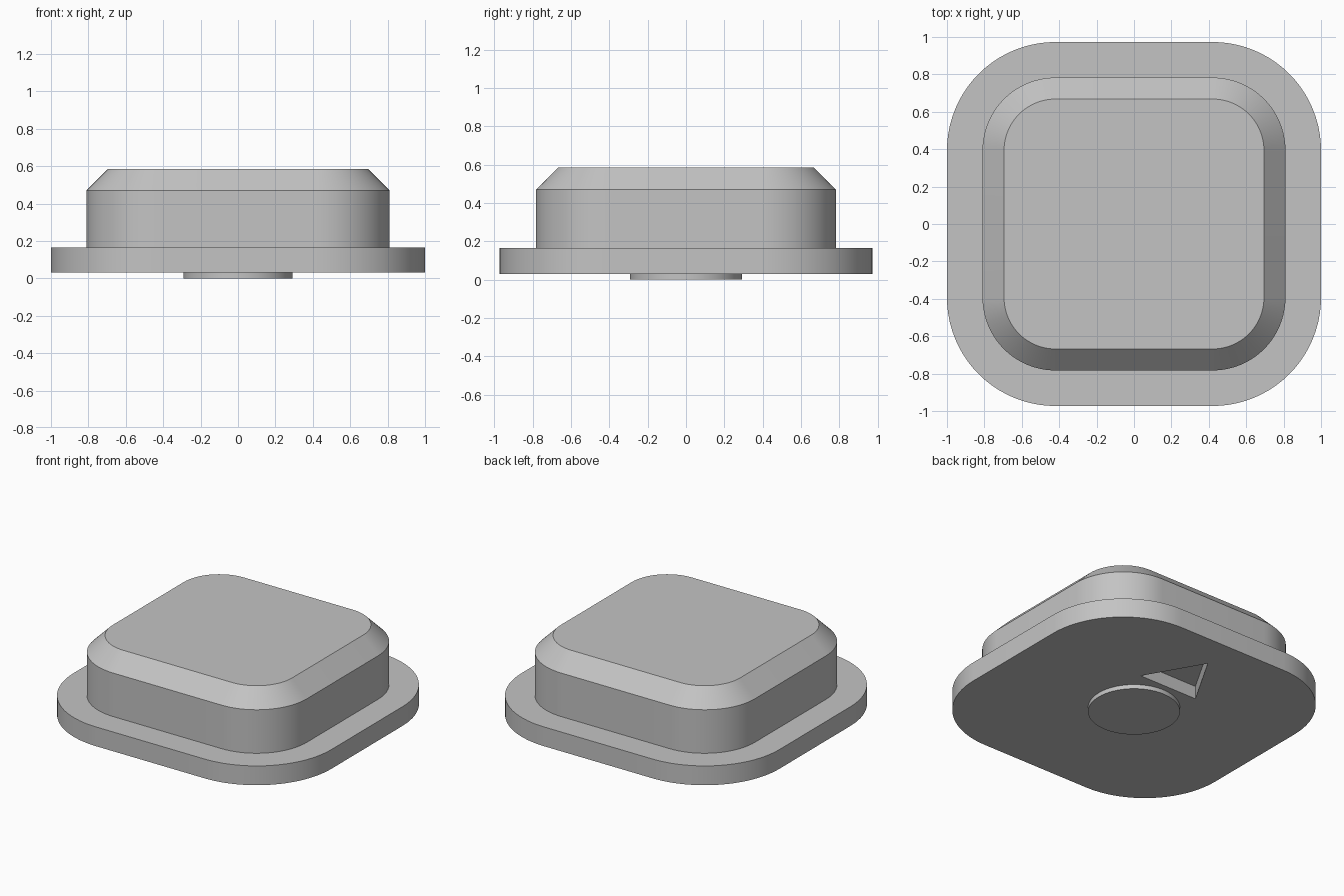
import bpy
import bmesh
from math import cos, sin, pi, radians

cube = bpy.data.objects.get("Cube")
if cube:
    bpy.data.objects.remove(cube, do_unlink=True)

# One plain grey for everything
grey = bpy.data.materials.new("plain_grey")
grey.use_nodes = True
grey.diffuse_color = (0.55, 0.55, 0.55, 1)
grey.node_tree.nodes["Principled BSDF"].inputs["Base Color"].default_value = grey.diffuse_color


def rounded_outline(cx, cy, radius, steps=20):
    """Rounded rectangle: arcs of the given radius about four corner centres."""
    points = []
    for i, (sx, sy) in enumerate([(1, 1), (-1, 1), (-1, -1), (1, -1)]):
        for k in range(steps + 1):
            a = (i + k / steps) * pi / 2
            points.append((sx * cx + radius * cos(a), sy * cy + radius * sin(a)))
    return points


def circle(cx, cy, radius, sides, start=0.0):
    angles = [start + 2 * pi * i / sides for i in range(sides)]
    return [(cx + radius * cos(a), cy + radius * sin(a)) for a in angles]


def loft(name, sections):
    """Closed solid through (outline, z) sections, listed from bottom to top."""
    bm = bmesh.new()
    rings = [[bm.verts.new((x, y, z)) for x, y in outline] for outline, z in sections]
    n = len(rings[0])
    for low, high in zip(rings, rings[1:]):
        for i in range(n):
            j = (i + 1) % n
            bm.faces.new((low[i], low[j], high[j], high[i]))
    bm.faces.new(rings[0][::-1])
    bm.faces.new(rings[-1])
    bmesh.ops.recalc_face_normals(bm, faces=bm.faces)
    mesh = bpy.data.meshes.new(name)
    bm.to_mesh(mesh)
    bm.free()
    obj = bpy.data.objects.new(name, mesh)
    bpy.context.collection.objects.link(obj)
    mesh.materials.append(grey)
    return obj


def select_only(obj):
    bpy.ops.object.select_all(action='DESELECT')
    obj.select_set(True)
    bpy.context.view_layer.objects.active = obj


# Flange, upright body and chamfered top as one solid: (corner radius, height)
profile = [(0.58, 0.03), (0.58, 0.165), (0.39, 0.165), (0.39, 0.47), (0.275, 0.585)]
body = loft("flanged_body", [(rounded_outline(0.42, 0.393, r), z) for r, z in profile])

# Triangular pocket in the underside, pointing to the back
cutter = loft("pocket_cutter", [(circle(0, 0.467, 0.262, 3, pi / 2), z) for z in (-0.05, 0.12)])
cutter.hide_render = True
select_only(body)
cut = body.modifiers.new("pocket", 'BOOLEAN')
cut.operation = 'DIFFERENCE'
cut.solver = 'EXACT'
cut.object = cutter
bpy.ops.object.modifier_apply(modifier=cut.name)
bpy.data.objects.remove(cutter, do_unlink=True)

# Round foot under the centre
foot = loft("round_foot", [(circle(0, 0, 0.292, 64), z) for z in (0, 0.04)])

for obj in (body, foot):
    select_only(obj)
    bpy.ops.object.shade_smooth_by_angle(angle=radians(30))
